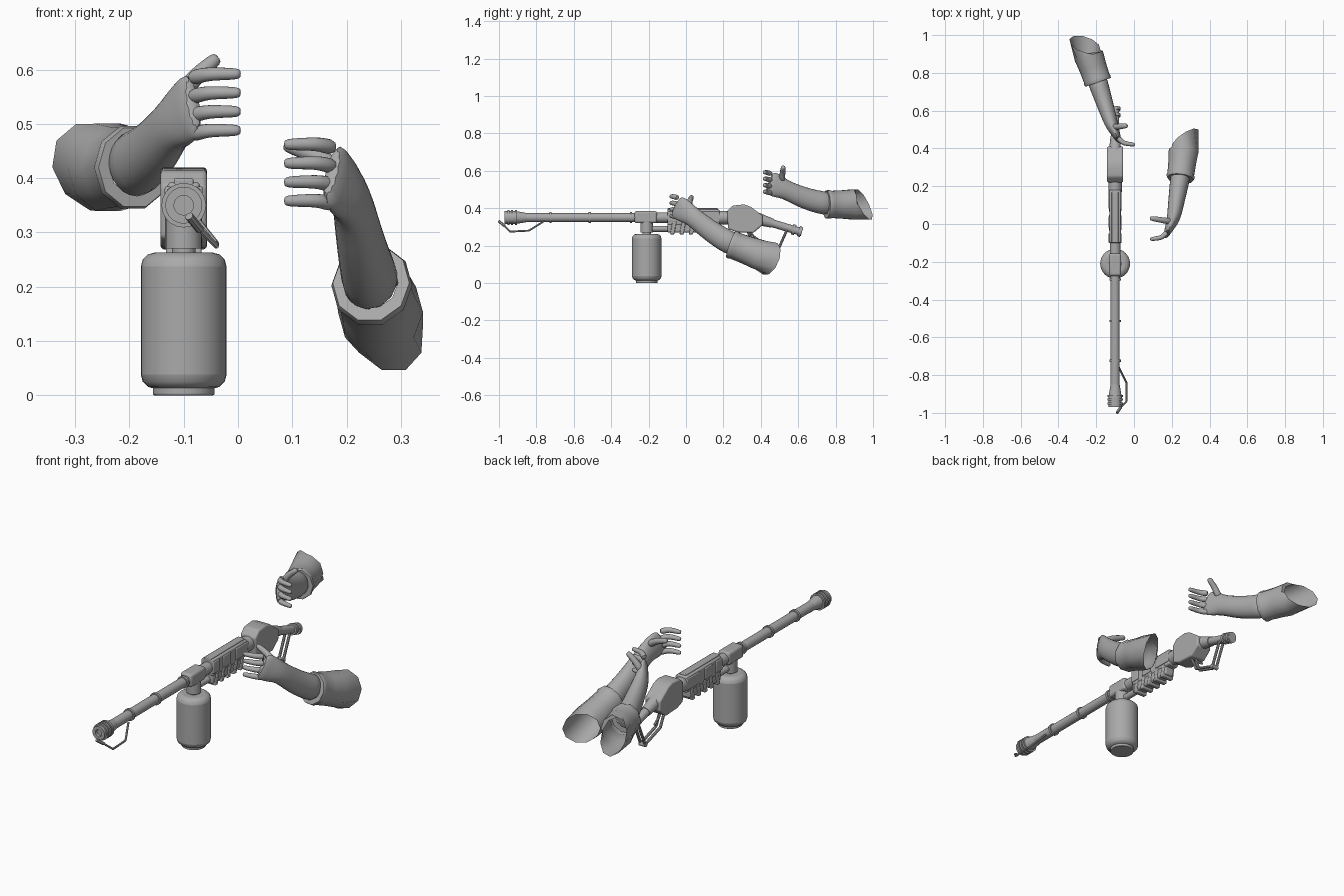
import bpy, bmesh, math
from mathutils import Vector

if "Cube" in bpy.data.objects:
    bpy.data.objects.remove(bpy.data.objects["Cube"])

SHADE = (.4, .4, .4, 1)
GREY = bpy.data.materials.new("plain_grey")
GREY.use_nodes = True
GREY.diffuse_color = SHADE
GREY.node_tree.nodes["Principled BSDF"].inputs["Base Color"].default_value = SHADE

CENTRE = -.1      # gun centre line in x
AXIS = .35        # barrel height
BARREL = .024     # barrel radius
TANK_Y = -.21
UP = Vector((0, 0, 1))


def finish(name, bm, angle=35, bevel=0, subdivide=False):
    """Turn a bmesh into a shaded, coloured object."""
    bmesh.ops.recalc_face_normals(bm, faces=bm.faces)
    mesh = bpy.data.meshes.new(name)
    bm.to_mesh(mesh)
    bm.free()
    mesh.materials.append(GREY)
    ob = bpy.data.objects.new(name, mesh)
    bpy.context.collection.objects.link(ob)
    if bevel:
        mod = ob.modifiers.new("bevel", "BEVEL")
        mod.width, mod.segments = bevel, 3
    if subdivide:
        ob.modifiers.new("subdivision", "SUBSURF")
    bpy.ops.object.select_all(action="DESELECT")
    ob.select_set(True)
    bpy.context.view_layer.objects.active = ob
    bpy.ops.object.shade_smooth_by_angle(angle=math.radians(angle))


def gun(y, z=AXIS):
    """Point on the gun's middle plane."""
    return Vector((CENTRE, y, z))


def tube(name, start, end, radius, end_radius=None, sides=20, bevel=0, bore=0):
    """Cylinder or cone between two points, optionally bored at its start."""
    start, end = Vector(start), Vector(end)
    along = end - start
    bm = bmesh.new()
    bmesh.ops.create_cone(bm, cap_ends=True, segments=sides, radius1=radius,
                          radius2=end_radius or radius, depth=along.length)
    if bore:
        cap = min(bm.faces, key=lambda f: f.calc_center_median().z)
        bmesh.ops.inset_region(bm, faces=[cap], thickness=radius - bore)
        inner = bmesh.ops.extrude_face_region(bm, geom=[cap])["geom"]
        bmesh.ops.delete(bm, geom=[cap], context="FACES_ONLY")
        bmesh.ops.translate(bm, vec=UP * along.length * .9,
                            verts=[v for v in inner if isinstance(v, bmesh.types.BMVert)])
    turn = along.to_track_quat("Z", "Y").to_matrix().to_4x4()
    bm.transform(turn)
    bmesh.ops.translate(bm, vec=(start + end) / 2, verts=bm.verts)
    finish(name, bm, bevel=bevel)


def collar(name, y, length, radius):
    tube(name, gun(y), gun(y + length), radius)


def rod(name, path, radius):
    """Bent bar made from straight lengths."""
    for a, b in zip(path, path[1:]):
        tube(name, a, b, radius, sides=8)


def slab(name, outline, half, bevel=.004):
    """Side outline in (y, z), widened about the gun centre line."""
    bm = bmesh.new()
    side = Vector((half, 0, 0))
    face = bm.faces.new([bm.verts.new(gun(y, z) - side) for y, z in outline])
    grown = bmesh.ops.extrude_face_region(bm, geom=[face])["geom"]
    bmesh.ops.translate(bm, vec=side * 2,
                        verts=[v for v in grown if isinstance(v, bmesh.types.BMVert)])
    finish(name, bm, bevel=bevel)


def block(name, front, back, low, high, half, bevel=.004, lean=0):
    slab(name, [(front, low), (back, low), (back + lean, high), (front + lean, high)], half, bevel)


def loft(name, rings, sides, first=None, last=None, caps=True):
    """Skin ellipses (centre, side radius, upright radius) along a path."""
    bm = bmesh.new()
    centres = [r[0] for r in rings]
    loops = []
    for i, (centre, wide, tall) in enumerate(rings):
        along = centres[min(i + 1, len(rings) - 1)] - centres[max(i - 1, 0)]
        if first and i == 0:
            along = first
        if last and i == len(rings) - 1:
            along = last
        across = along.cross(UP).normalized()
        rise = across.cross(along).normalized()
        turns = [math.tau * k / sides for k in range(sides)]
        loops.append([bm.verts.new(centre + across * wide * math.cos(a) + rise * tall * math.sin(a))
                      for a in turns])
    for a, b in zip(loops, loops[1:]):
        for k in range(sides):
            bm.faces.new((a[k - 1], a[k], b[k], b[k - 1]))
    if caps:
        bm.faces.new(loops[0])
        bm.faces.new(loops[-1])
    finish(name, bm, 70, subdivide=caps)


# barrel with bands, flared and bored muzzle with rings
tube("barrel", gun(-.85), gun(-.2), BARREL)
for y in (-.73, -.52, -.3):
    collar("barrel_band", y, .012, .03)
tube("muzzle", gun(-.97), gun(-.91), .034, bore=.018)
tube("muzzle_flare", gun(-.92), gun(-.85), .036, BARREL)
for i in range(3):
    collar("muzzle_ring", -.955 + i * .02, .011, .041)

# pilot wire hooked beside and under the muzzle
tip = Vector((-.07, -.97, .305))
rod("pilot_wire", [(-.08, -.76, .33), (-.04, -.84, .28), (-.04, -.94, .275), tip], .005)
rod("pilot_tip", [tip, (-.09, -1, .33)], .008)

# tee joint, neck and fuel tank
block("tee_block", -.275, -.155, .32, .385, .032, bevel=.012)
collar("tee_sleeve", -.16, .08, .028)
tube("tank_neck", gun(TANK_Y, .27), gun(TANK_Y, .33), .034)
tube("neck_stem", gun(TANK_Y, .25), gun(TANK_Y, .28), .022)
tube("fuel_tank", gun(TANK_Y, .012), gun(TANK_Y, .263), .079, sides=32, bevel=.026)
tube("tank_base", gun(TANK_Y, 0), gun(TANK_Y, .02), .057, sides=32, bevel=.003)
tube("feed_pipe", gun(-.19, .29), gun(-.07, .29), .016)

# receiver with side plates and slanted grip ribs
block("receiver", -.1, .18, .31, .393, .03, bevel=.008)
block("receiver_rail", -.1, .17, .38, .4, .018)
for front, back in ((-.1, -.05), (-.02, .04), (.08, .18)):
    block("receiver_plate", front, back, .325, .385, .035)
block("fore_grip", -.1, .15, .27, .32, .028, bevel=.01)
for i in range(5):
    y = -.085 + i * .05
    block("grip_rib", y, y + .022, .26, .325, .033, lean=.012)
collar("rear_collar", .17, .07, .036)

# stock block and sloping rear tube with end rings
slab("stock", [(.225, .29), (.22, .385), (.25, .414), (.31, .42), (.345, .408),
               (.41, .36), (.41, .31), (.36, .268), (.27, .272)], .043, bevel=.008)
top, end = gun(.36), gun(.62, .272)
tube("rear_tube", top, end, .021)
tube("rear_socket", top, top.lerp(end, .4), .036, BARREL)
for reach in (.8, .93):
    tube("end_ring", top.lerp(end, reach), top.lerp(end, reach + .06), .028)

# twin-bar guard and trigger
guard = [gun(.54, .285), gun(.487, .165), gun(.365, .205), gun(.33, .275)]
offset = Vector((.012, 0, 0))
for side in (-offset, offset):
    rod("guard_bar", [p + side for p in guard], .007)
tube("guard_pin", guard[1] - offset * 1.5, guard[1] + offset * 1.5, .011)
rod("trigger", [gun(.34, .28), gun(.36, .25), gun(.395, .225)], .006)


def mix(a, b, t):
    return a + (b - a) * t


def finger(name, root, tip, bend, radius):
    """Bent, tapering finger with a rounded end."""
    middle = root.lerp(tip, .5) + bend
    end = tip + (tip - middle) * .1
    path = [root, root.lerp(middle, .6), middle, middle.lerp(tip, .6), tip, end]
    sizes = [radius * (1.3 - .1 * i) for i in range(5)] + [radius / 2]
    loft(name, [(p, r, r) for p, r in zip(path, sizes)], 8)


def arm(side, opening, facing, cuff, wrist, knuckle, tips, thumb):
    """Open sleeve, bare forearm, flat palm, four fingers and a thumb."""
    opening, facing, cuff, wrist, knuckle, tips, thumb = map(
        Vector, (opening, facing, cuff, wrist, knuckle, tips, thumb))
    sleeve = [(cuff, .05, .05)]
    for t in (0, .06, .12, .4, .7, 1):
        r = .071 + .016 * t * t + (.004 if t == .06 else 0)
        sleeve.append((cuff.lerp(opening, t), r, r * 1.07))
    loft(side + "_sleeve", sleeve, 10, opening - cuff, facing, caps=False)

    limb = []
    start = cuff.lerp(opening, .15)
    for t in (0, .25, .5, .75):
        sag = UP * .013 * math.sin(math.pi * t)
        limb.append((start.lerp(wrist, t) - sag, mix(.057, .038, t), mix(.067, .054, t)))
    for t in (0, .35, .7, 1):
        limb.append((wrist.lerp(knuckle, t), mix(.037, .014, t), .052 + .015 * math.sin(2.5 * t)))
    loft(side + "_forearm_and_hand", limb, 12)

    root = knuckle.lerp(wrist, .2)
    bend = Vector((math.copysign(.01, cuff.x), -.012, .004))
    for i in range(4):
        shift = UP * .052 * (1 - i * 2 / 3)
        finger(side + "_finger", root + shift, tips + shift, bend, .0125)
    finger(side + "_thumb", knuckle.lerp(wrist, .8) + UP * .035, thumb, UP * .008, .015)


arm("right", opening=(-.26, .95, .42), facing=(.3, .85, .44), cuff=(-.19, .75, .42),
    wrist=(-.12, .53, .5), knuckle=(-.08, .44, .54), tips=(0, .42, .54), thumb=(-.04, .52, .62))
arm("left", opening=(.27, .45, .13), facing=(-.55, .77, -.33), cuff=(.245, .24, .207),
    wrist=(.21, .03, .36), knuckle=(.17, -.06, .415), tips=(.09, -.08, .41), thumb=(.09, .03, .46))
